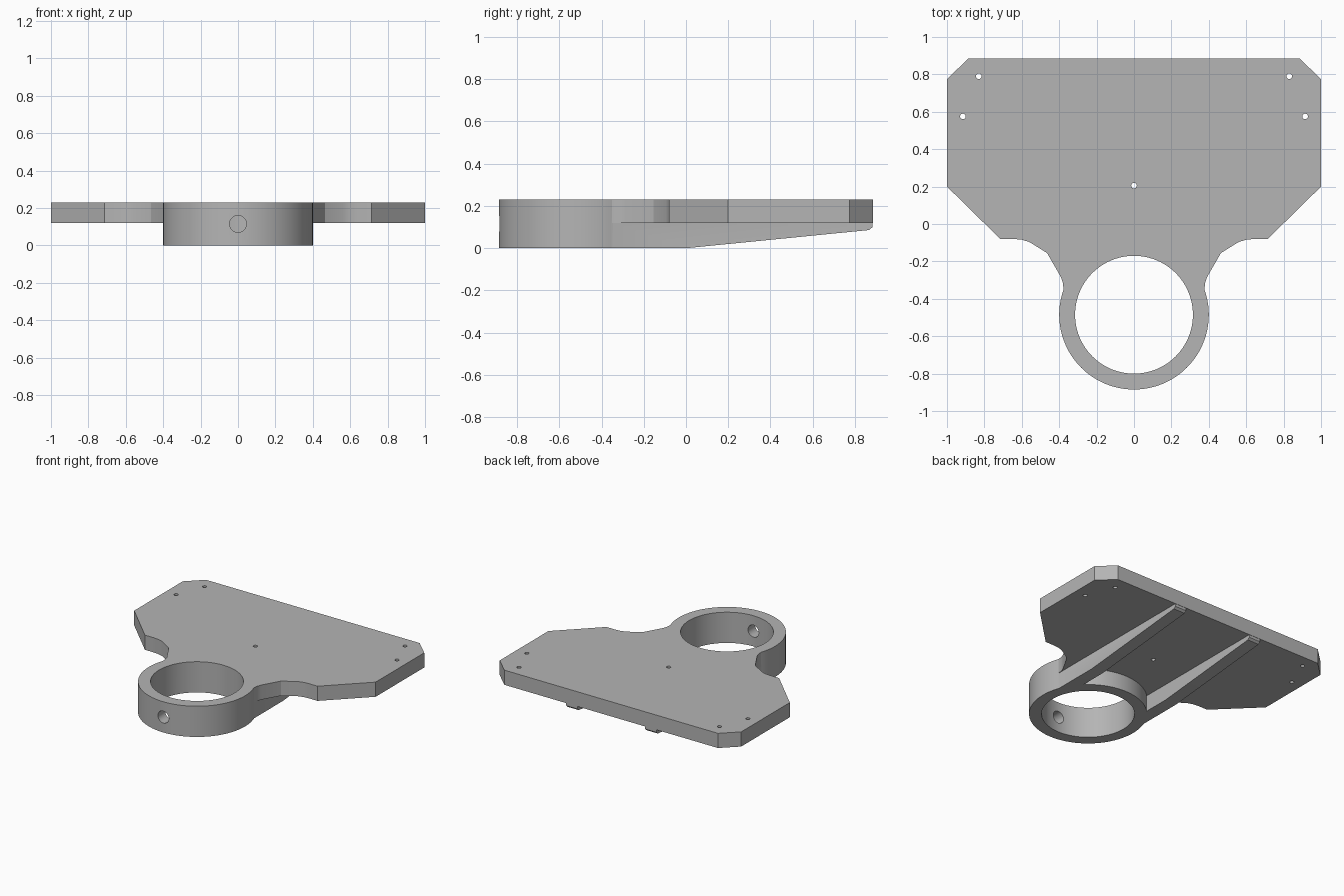
import bpy, bmesh, math
from mathutils import Vector

if "Cube" in bpy.data.objects:
    bpy.data.objects.remove(bpy.data.objects["Cube"])

TOP, PLATE_BOTTOM = 0.23, 0.12
RING_Y = -0.485

grey = bpy.data.materials.new("matte grey")
grey.use_nodes = True
grey.diffuse_color = (0.46, 0.46, 0.46, 1)
grey.node_tree.nodes["Principled BSDF"].inputs["Base Color"].default_value = grey.diffuse_color


def prism(name, points, direction):
    """Extrude a closed outline of 3D points along a direction."""
    mesh = bpy.data.meshes.new(name)
    bm = bmesh.new()
    face = bm.faces.new([bm.verts.new(p) for p in points])
    grown = bmesh.ops.extrude_face_region(bm, geom=[face])["geom"]
    bmesh.ops.translate(bm, vec=Vector(direction),
                        verts=[v for v in grown if isinstance(v, bmesh.types.BMVert)])
    bmesh.ops.recalc_face_normals(bm, faces=bm.faces)
    bm.to_mesh(mesh)
    bm.free()
    mesh.materials.append(grey)
    obj = bpy.data.objects.new(name, mesh)
    bpy.context.collection.objects.link(obj)
    return obj


def cylinder(name, x, y, radius, bottom, top, sides):
    angles = [math.tau * i / sides for i in range(sides)]
    return prism(name, [(x + radius * math.cos(a), y + radius * math.sin(a), bottom)
                        for a in angles], (0, 0, top - bottom))


def combine(body, tool, operation):
    """Merge a part into the body, or cut it out, and discard the tool."""
    mod = body.modifiers.new(tool.name, 'BOOLEAN')
    mod.operation, mod.solver, mod.object = operation, 'EXACT', tool
    bpy.context.view_layer.objects.active = body
    bpy.ops.object.modifier_apply(modifier=mod.name)
    bpy.data.objects.remove(tool)


# Flat plate: right half of the outline, mirrored
half = [(0.885, 0.885), (1, 0.775), (1, 0.2), (0.715, -0.08), (0.64, -0.08),
        (0.60, -0.084), (0.56, -0.096), (0.465, -0.155), (0.39, -0.285),
        (0.38, -0.315), (0.377, -0.35)]
outline = half + [(-x, y) for x, y in reversed(half)]
body = prism("mounting_plate_with_ring", [(x, y, PLATE_BOTTOM) for x, y in outline],
             (0, 0, TOP - PLATE_BOTTOM))

# Ring collar
combine(body, cylinder("ring", 0, RING_Y, 0.4, 0, TOP, 96), 'UNION')

# Tapered ribs under the plate
rib_profile = [(RING_Y, 0), (0, 0), (0.868, 0.086), (0.883, 0.1), (0.883, 0.15), (RING_Y, 0.15)]
for start in (-0.375, 0.28):
    combine(body, prism("rib", [(start, y, z) for y, z in rib_profile], (0.095, 0, 0)), 'UNION')

# Ring bore
combine(body, cylinder("bore", 0, RING_Y, 0.315, -0.1, 0.4, 96), 'DIFFERENCE')

# Screw hole through the front wall of the ring
circle = [math.tau * i / 32 for i in range(32)]
screw = prism("screw_hole", [(0.045 * math.cos(a), -0.95, 0.115 + 0.045 * math.sin(a))
                             for a in circle], (0, 0.4, 0))
combine(body, screw, 'DIFFERENCE')

# Small pin holes in the plate
for x, y in [(0.83, 0.79), (-0.83, 0.79), (0.915, 0.575), (-0.915, 0.575), (0, 0.205)]:
    combine(body, cylinder("pin_hole", x, y, 0.015, 0, 0.4, 16), 'DIFFERENCE')

# Smooth curved walls, sharp edges kept
bpy.ops.object.select_all(action='DESELECT')
body.select_set(True)
bpy.context.view_layer.objects.active = body
bpy.ops.object.shade_smooth_by_angle(angle=math.radians(25))
